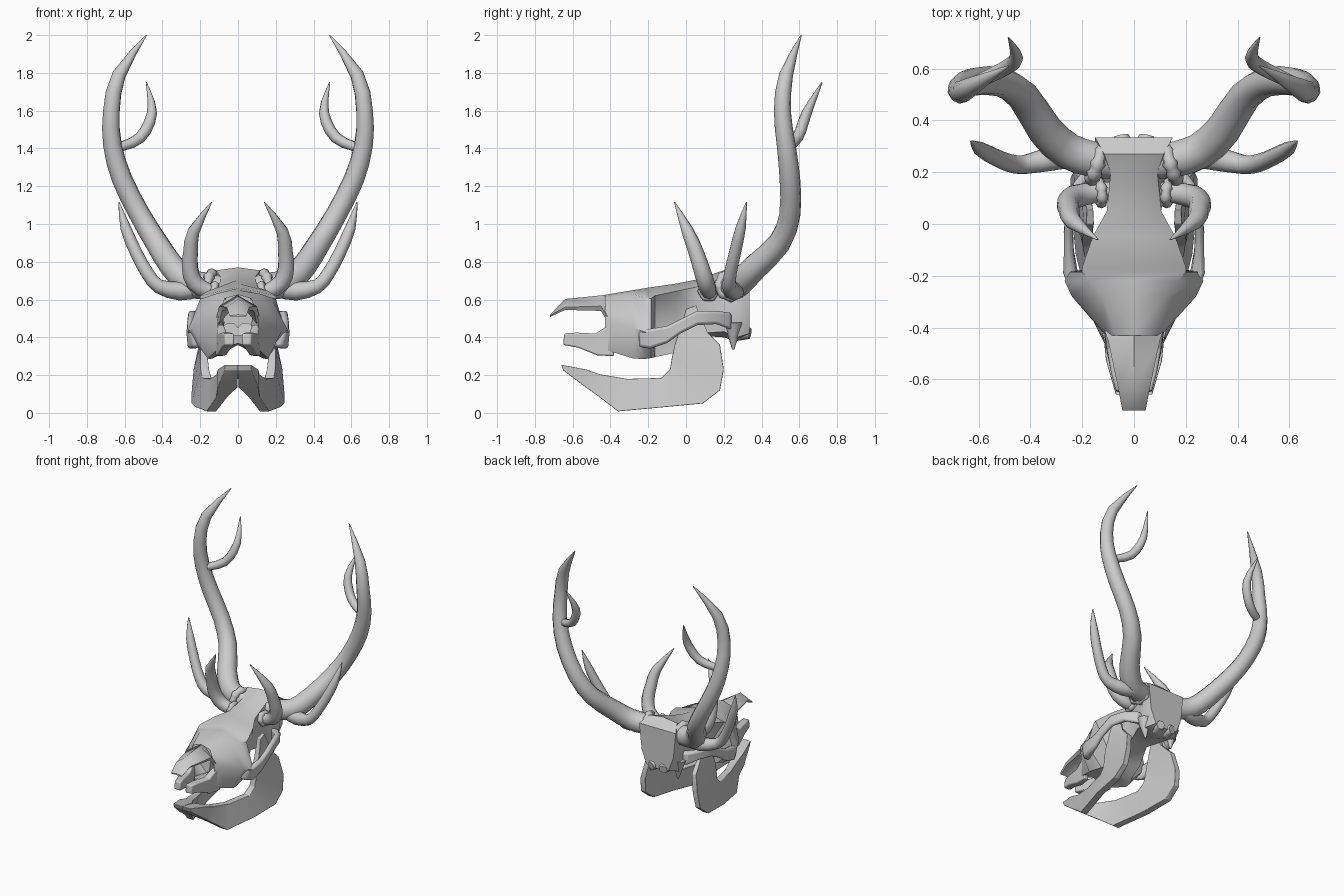
import bpy, bmesh, math
from mathutils import Vector


def finish(name, bm, mirror=False, bevel=0, angle=40):
    bmesh.ops.remove_doubles(bm, verts=bm.verts, dist=0.0005)
    bmesh.ops.recalc_face_normals(bm, faces=bm.faces)
    me = bpy.data.meshes.new(name)
    bm.to_mesh(me)
    bm.free()
    ob = bpy.data.objects.new(name, me)
    bpy.context.collection.objects.link(ob)
    bpy.ops.object.select_all(action='DESELECT')
    bpy.context.view_layer.objects.active = ob
    ob.select_set(True)
    bpy.ops.object.shade_smooth_by_angle(angle=math.radians(angle))
    if bevel:
        b = ob.modifiers.new("bevel", 'BEVEL')
        b.width = bevel
        b.segments = 2
    if mirror:
        m = ob.modifiers.new("mirror", 'MIRROR')
        m.use_clip = True
    return ob


def loft(bm, rings, cap_start=True, cap_end=True):
    vs = [[bm.verts.new(p) for p in r] for r in rings]
    n = len(rings[0])
    for a, b in zip(vs, vs[1:]):
        for i in range(n):
            j = (i + 1) % n
            bm.faces.new((a[i], a[j], b[j], b[i]))
    if cap_start:
        bm.faces.new(vs[0])
    if cap_end:
        bm.faces.new(vs[-1])


def symmetric_loft(name, sections, cap_start=True, cap_end=True):
    # each section: y, then half profile (x, z) from top centre to bottom centre
    rings = []
    for y, pts in sections:
        right = [(x, y, z) for x, z in pts]
        rings.append(right + [(-x, y, z) for x, z in pts[-2:0:-1]])
    bm = bmesh.new()
    loft(bm, rings, cap_start, cap_end)
    return finish(name, bm, angle=50)


def plate(name, stations, bevel=0.008):
    # each station: top (x, y, z), bottom (x, y, z), thickness in x
    bm = bmesh.new()
    rings = []
    for top, bot, t in stations:
        d = Vector((t / 2, 0, 0))
        a, b = Vector(top), Vector(bot)
        rings.append([a - d, a + d, b + d, b - d])
    loft(bm, rings)
    return finish(name, bm, True, bevel)


def horn(name, pts, sides=10, steps=2):
    # tapered tube through (x, y, z, radius) points, smoothed
    P = [Vector(p) for p in pts]
    path = []
    for i in range(len(P) - 1):
        p0, p1, p2, p3 = P[max(i - 1, 0)], P[i], P[i + 1], P[min(i + 2, len(P) - 1)]
        for k in range(steps):
            t = k / steps
            path.append(0.5 * (2 * p1 + (p2 - p0) * t + (2 * p0 - 5 * p1 + 4 * p2 - p3) * t * t
                               + (3 * p1 - p0 - 3 * p2 + p3) * t ** 3))
    path.append(P[-1])
    u, rings = Vector((0, -1, 0.3)), []
    for i, p in enumerate(path):
        tan = (path[min(i + 1, len(path) - 1)].xyz - path[max(i - 1, 0)].xyz).normalized()
        u = (u - tan * u.dot(tan)).normalized()
        w = tan.cross(u)
        rings.append([p.xyz + max(p.w, 0.003) * (u * math.cos(a) + w * math.sin(a))
                      for a in [2 * math.pi * s / sides for s in range(sides)]])
    bm = bmesh.new()
    loft(bm, rings)
    return finish(name, bm, True, angle=60)


def burr(name, centre, axis, radius, thick, bumps=8):
    # knobbly ring around an antler base
    q = Vector(axis).to_track_quat('Z', 'Y')
    rings, n = [], bumps * 3
    for i in range(n):
        a = 2 * math.pi * i / n
        r = thick * (1 + 0.2 * math.cos(a * bumps))
        rings.append([Vector(centre) + q @ Vector(((radius + r * math.cos(b)) * math.cos(a),
                                                   (radius + r * math.cos(b)) * math.sin(a),
                                                   r * math.sin(b)))
                      for b in [2 * math.pi * s / 8 for s in range(8)]])
    bm = bmesh.new()
    loft(bm, rings + rings[:1], False, False)
    return finish(name, bm, True, angle=60)


# skull: face, eye sockets and braincase, open at the nose
symmetric_loft("skull", [
    (-.43, [(0, .625), (.07, .605), (.105, .50), (.11, .335), (0, .37)]),
    (-.28, [(0, .65), (.12, .63), (.24, .45), (.16, .288), (0, .36)]),
    (-.22, [(0, .66), (.175, .61), (.268, .43), (.15, .285), (0, .36)]),
    (-.185, [(0, .665), (.20, .605), (.255, .42), (.13, .29), (0, .36)]),
    (-.165, [(0, .668), (.20, .62), (.10, .46), (.12, .295), (0, .36)]),
    (-.05, [(0, .685), (.16, .645), (.075, .53), (.09, .32), (0, .37)]),
    (.05, [(0, .705), (.105, .665), (.085, .54), (.07, .42), (0, .41)]),
    (.20, [(0, .755), (.09, .715), (.13, .56), (.13, .43), (0, .40)]),
    (.27, [(0, .77), (.115, .755), (.155, .55), (.13, .40), (0, .38)]),
    (.335, [(0, .71), (.15, .71), (.13, .52), (.09, .42), (0, .41)]),
], cap_start=False)

# nasal bone overhanging the nose opening
symmetric_loft("nasal_bone", [
    (-.72, [(0, .52), (.045, .515), (.04, .508), (0, .51)]),
    (-.64, [(0, .603), (.06, .56), (.05, .545), (0, .57)]),
    (-.45, [(0, .622), (.10, .565), (.085, .54), (0, .59)]),
    (-.41, [(0, .627), (.115, .50), (.10, .47), (0, .595)]),
])

# upper front jaw prongs
plate("upper_jaw_prong", [
    ((.045, -.645, .42), (.045, -.65, .36), .05),
    ((.06, -.58, .425), (.06, -.57, .345), .055),
    ((.08, -.48, .42), (.085, -.47, .305), .05),
    ((.095, -.40, .47), (.10, -.38, .30), .04),
])

# lower jaw, halves meeting at the chin
plate("lower_jaw", [
    ((.035, -.66, .255), (.035, -.65, .225), .07),
    ((.055, -.53, .23), (.055, -.53, .135), .105),
    ((.085, -.45, .203), (.085, -.46, .085), .06),
    ((.125, -.31, .18), (.14, -.36, .008), .05),
    ((.165, -.13, .185), (.20, -.12, .03), .05),
    ((.175, -.085, .23), (.225, .09, .05), .045),
    ((.18, -.075, .29), (.225, .18, .12), .04),
    ((.18, -.06, .36), (.215, .20, .23), .04),
    ((.175, -.02, .48), (.19, .18, .36), .035),
    ((.17, .00, .55), (.18, .12, .42), .03),
    ((.17, .055, .57), (.175, .08, .46), .025),
])

# flat cheek bone sweeping back from the face to the braincase
plate("cheek_arch", [
    ((.23, -.25, .43), (.21, -.25, .35), .05),
    ((.25, -.19, .445), (.24, -.19, .34), .05),
    ((.253, -.10, .46), (.25, -.10, .37), .036),
    ((.252, -.03, .495), (.255, -.03, .42), .034),
    ((.245, .06, .54), (.245, .06, .465), .036),
    ((.21, .16, .54), (.21, .16, .47), .045),
    ((.13, .24, .53), (.13, .24, .44), .08),
], bevel=0.014)

# bony points beneath the back of the skull
horn("skull_base_spike", [(.12, .25, .48, .05), (.11, .25, .335, .006)], sides=8)
horn("skull_back_knob", [(.04, .29, .43, .05), (.05, .34, .42, .03)], sides=8)

# antlers
horn("antler_beam", [
    (.06, .23, .66, .06), (.16, .25, .67, .072), (.26, .285, .69, .072), (.345, .365, .77, .068),
    (.43, .495, .90, .062), (.52, .55, 1.05, .057), (.615, .55, 1.24, .055), (.665, .53, 1.42, .05),
    (.67, .51, 1.60, .045), (.63, .53, 1.79, .037), (.485, .61, 2.0, .003)])
horn("upper_tine", [
    (.65, .53, 1.40, .025), (.52, .59, 1.455, .03), (.455, .64, 1.59, .027), (.485, .72, 1.75, .003)],
    sides=8, steps=3)
horn("front_tine", [
    (.08, .13, .64, .035), (.16, .12, .645, .042), (.23, .105, .69, .046), (.255, .08, .77, .044),
    (.25, .05, .86, .04), (.235, .01, .96, .033), (.14, -.06, 1.115, .003)])
horn("side_tine", [
    (.22, .27, .66, .05), (.31, .255, .645, .05), (.42, .23, .67, .038), (.48, .235, .74, .035),
    (.54, .26, .85, .033), (.595, .29, .98, .028), (.63, .32, 1.115, .003)])

# knobbly rings at the antler bases
burr("antler_burr", (.145, .235, .675), (1, .3, .1), .06, .026)
burr("front_tine_burr", (.13, .12, .645), (1, -.1, .2), .036, .02, 6)
